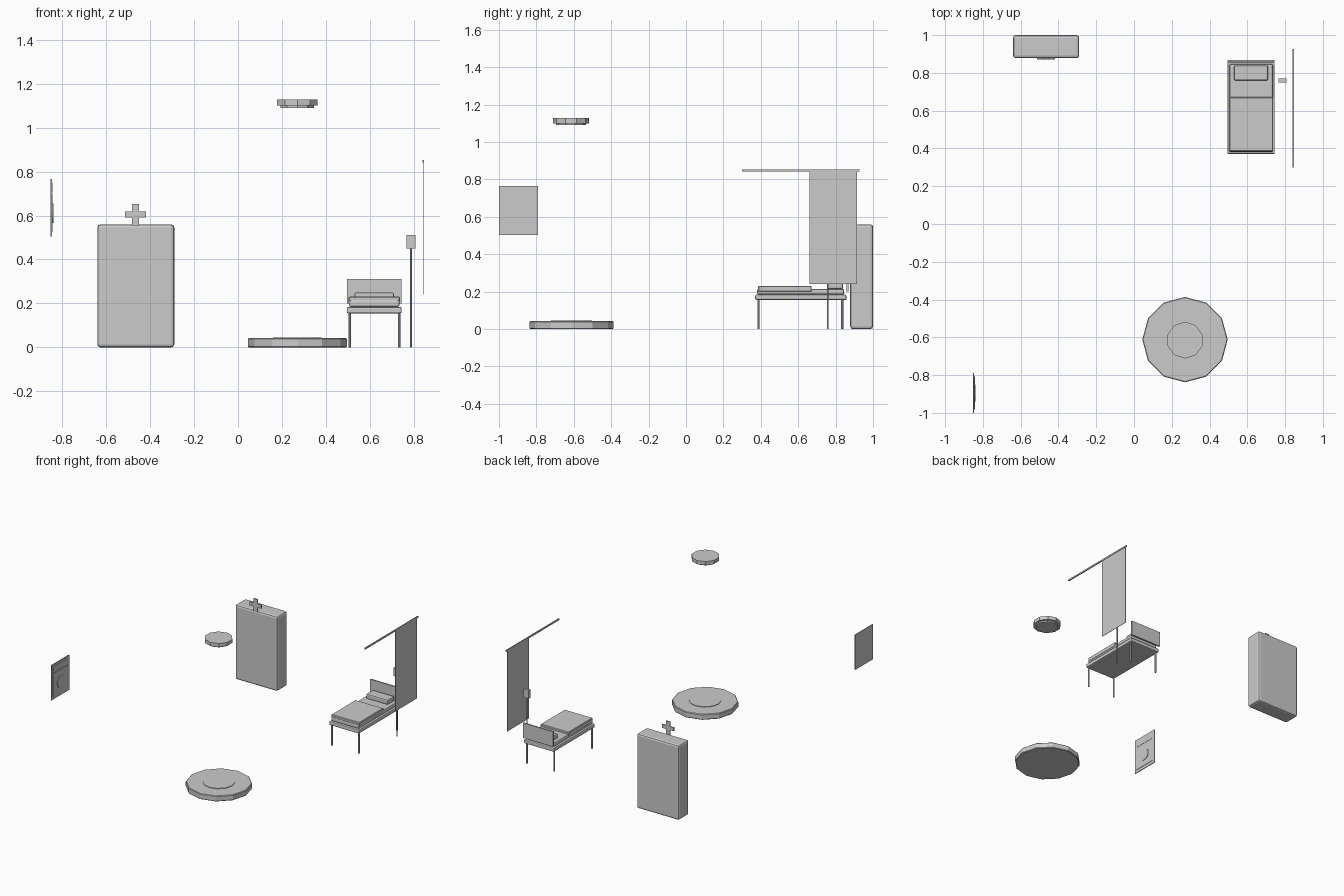
import bpy, math

grey = bpy.data.materials.new("neutral grey")
grey.diffuse_color = (0.6, 0.6, 0.6, 1)


def finish(ob, name, bevel=0, segments=1):
    ob.name = name
    ob.data.materials.append(grey)
    if bevel:
        m = ob.modifiers.new("bevel", "BEVEL")
        m.width, m.segments = bevel, segments
        m.limit_method = "ANGLE"
    return ob


def box(name, x0, x1, y0, y1, z0, z1, bevel=0, segments=1):
    bpy.ops.mesh.primitive_cube_add(
        size=1, location=((x0 + x1) / 2, (y0 + y1) / 2, (z0 + z1) / 2))
    ob = bpy.context.object
    ob.scale = (x1 - x0, y1 - y0, z1 - z0)
    bpy.ops.object.transform_apply(location=False, rotation=False, scale=True)
    return finish(ob, name, bevel, segments)


def disc(name, x, y, z0, z1, r, sides, axis="Z", bevel=0):
    # axis "X" lays the disc against a side wall, z0..z1 then run along x
    mid = (z0 + z1) / 2
    flat = axis == "X"
    bpy.ops.mesh.primitive_cylinder_add(
        vertices=sides, radius=r, depth=z1 - z0,
        location=(mid, x, y) if flat else (x, y, mid),
        rotation=(0, math.pi / 2 if flat else 0, 0))
    return finish(bpy.context.object, name, bevel)


# Cabinet with a cross sign standing on its front edge
box("cabinet", -0.64, -0.29, 0.878, 1.0, 0, 0.56, 0.014, 2)
box("cross_upright", -0.483, -0.45, 0.872, 0.88, 0.555, 0.652)
box("cross_arm_left", -0.514, -0.483, 0.872, 0.88, 0.591, 0.618)
box("cross_arm_right", -0.45, -0.419, 0.872, 0.88, 0.591, 0.618)

# Bed
box("bed_frame", 0.495, 0.745, 0.37, 0.858, 0.155, 0.184, 0.007, 2)
box("mattress", 0.505, 0.735, 0.38, 0.846, 0.184, 0.215, 0.009, 2)
box("blanket", 0.503, 0.737, 0.385, 0.672, 0.198, 0.231, 0.004)
box("pillow", 0.53, 0.71, 0.76, 0.84, 0.213, 0.25, 0.008, 2)
box("headboard", 0.495, 0.745, 0.857, 0.868, 0.2, 0.312)
for x in (0.508, 0.733):
    for y in (0.387, 0.836):
        disc("bed_leg", x, y, 0, 0.16, 0.006, 8)

# Drip stand beside the bed
disc("stand_pole", 0.787, 0.758, 0, 0.455, 0.004, 8)
box("stand_box", 0.766, 0.808, 0.749, 0.769, 0.45, 0.512)

# Privacy curtain and rail
box("curtain", 0.841, 0.844, 0.66, 0.915, 0.24, 0.845)
box("curtain_rail", 0.839, 0.847, 0.3, 0.927, 0.842, 0.853)

# Round floor mat with a slightly raised centre
disc("mat", 0.27, -0.612, 0, 0.042, 0.226, 12, bevel=0.004)
disc("mat_centre", 0.27, -0.612, 0.04, 0.046, 0.11, 12)

# Ceiling lamp
disc("lamp_body", 0.27, -0.615, 1.1, 1.127, 0.097, 10)
disc("lamp_diffuser", 0.27, -0.615, 1.09, 1.1, 0.08, 10)

# Wall poster with header strip and round emblem
box("poster", -0.852, -0.846, -1.0, -0.79, 0.504, 0.766)
box("poster_panel", -0.847, -0.843, -0.982, -0.808, 0.525, 0.7)
box("poster_header", -0.847, -0.844, -0.982, -0.808, 0.705, 0.75)
disc("poster_emblem", -0.895, 0.61, -0.844, -0.839, 0.045, 12, "X")
